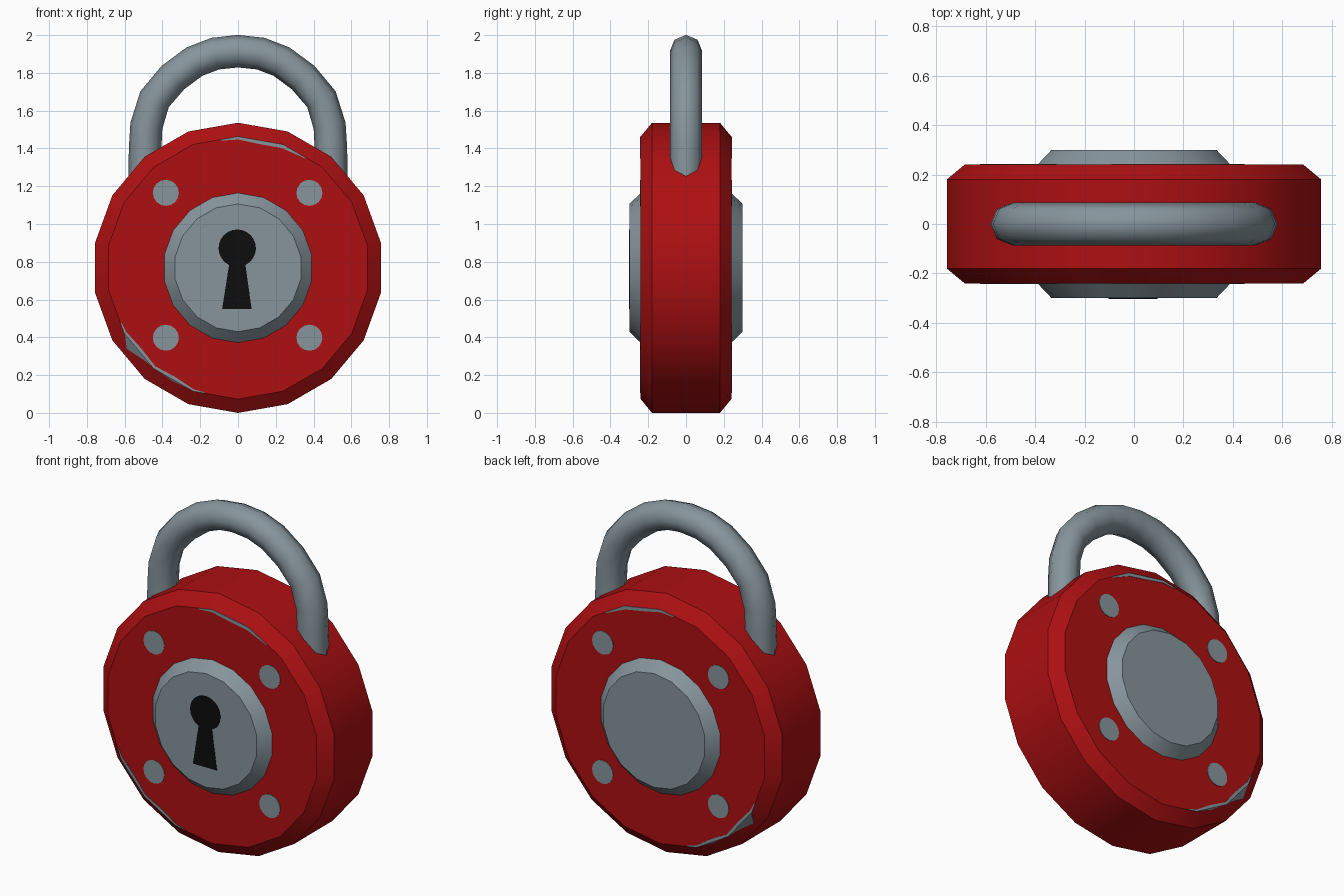
import bpy, bmesh, math
from mathutils import Vector

cube = bpy.data.objects.get("Cube")
if cube:
    bpy.data.objects.remove(cube, do_unlink=True)

SIDES = 18            # facets round the case and the hub
CZ = 0.768            # height of the case centre
FACE_R, RIM_R = 0.695, 0.768
FACE_Y, RIM_Y = 0.24, 0.18
HUB_Y = 0.30


def material(name, rgb):
    m = bpy.data.materials.new(name)
    m.use_nodes = True
    m.diffuse_color = (*rgb, 1)
    m.node_tree.nodes["Principled BSDF"].inputs["Base Color"].default_value = (*rgb, 1)
    return m


red = material("red paint", (0.42, 0.005, 0.006))
steel = material("steel grey", (0.24, 0.30, 0.335))
black = material("black", (0.004, 0.004, 0.004))


def finish(name, bm, mat, angle=None):
    bmesh.ops.recalc_face_normals(bm, faces=bm.faces)
    mesh = bpy.data.meshes.new(name)
    bm.to_mesh(mesh)
    bm.free()
    mesh.materials.append(mat)
    obj = bpy.data.objects.new(name, mesh)
    bpy.context.collection.objects.link(obj)
    if angle:
        bpy.ops.object.select_all(action="DESELECT")
        obj.select_set(True)
        bpy.context.view_layer.objects.active = obj
        bpy.ops.object.shade_smooth_by_angle(angle=math.radians(angle))
    return obj


def skin(bm, rings):
    """Join rings of points into a closed, capped tube."""
    rings = [[bm.verts.new(p) for p in ring] for ring in rings]
    for a, b in zip(rings, rings[1:]):
        for i in range(len(a)):
            j = (i + 1) % len(a)
            bm.faces.new((a[i], a[j], b[j], b[i]))
    bm.faces.new(rings[0])
    bm.faces.new(rings[-1])


def on_polygon(u, r, y):
    """Point on an 18-sided outline; u counts corners clockwise from the top."""
    def corner(k):
        a = k * math.tau / SIDES
        return Vector((math.sin(a), 0, math.cos(a)))
    k = math.floor(u)
    p = corner(k).lerp(corner(k + 1), u - k) * r
    return Vector((p.x, y, p.z + CZ))


def lathe(name, profile, mat):
    bm = bmesh.new()
    skin(bm, [[on_polygon(i, r, y) for i in range(SIDES)] for r, y in profile])
    return finish(name, bm, mat, 30)


def plate(bm, points, side):
    """Thin plate sitting on a front (side -1) or back (side 1) surface."""
    skin(bm, [[Vector(p) + Vector((0, side * d, 0)) for p in points]
              for d in (-0.002, 0.003)])


# Case and raised hub, chamfered on front and back
lathe("case", [(FACE_R, -FACE_Y), (RIM_R, -RIM_Y), (RIM_R, RIM_Y), (FACE_R, FACE_Y)], red)
lathe("hub", [(0.338, -HUB_Y), (0.396, -FACE_Y), (0.396, FACE_Y), (0.338, HUB_Y)], steel)

# Shackle: eight-sided tube swept along a mirrored arch
half = [(0.495, 1.18), (0.492, 1.40), (0.485, 1.52), (0.442, 1.66),
        (0.345, 1.775), (0.23, 1.86), (0.12, 1.902)]
path = half + [(0, 1.915)] + [(-x, z) for x, z in reversed(half)]
path = [Vector((x, 0, z)) for x, z in path]
rings = []
for i, p in enumerate(path):
    t = (path[min(i + 1, len(path) - 1)] - path[max(i - 1, 0)]).normalized()
    out = Vector((t.z, 0, -t.x))
    rings.append([p + 0.086 * (out * math.cos(a) + Vector((0, math.sin(a), 0)))
                  for a in (k * math.tau / 8 for k in range(8))])
bm = bmesh.new()
skin(bm, rings)
finish("shackle", bm, steel, 60)


def disc(x, z, r, y, start=0.0, end=math.tau, n=16):
    return [(x + r * math.cos(start + (end - start) * k / n), y,
             z + r * math.sin(start + (end - start) * k / n)) for k in range(n + 1)]


# Four flush rivets on each face
for side, word in ((-1, "front"), (1, "back")):
    bm = bmesh.new()
    for x in (-0.382, 0.378):
        for z in (0.398, 1.165):
            plate(bm, disc(x, z, 0.069, side * FACE_Y)[:-1], side)
    finish(word + "_rivets", bm, steel)

# Keyhole on the front of the hub
bm = bmesh.new()
hole = disc(-0.004, 0.872, 0.099, -HUB_Y, math.radians(-64), math.radians(244), 20)
hole += [(-0.084, -HUB_Y, 0.55), (0.072, -HUB_Y, 0.55)]
plate(bm, hole, -1)
finish("keyhole", bm, black)


# Worn paint along the chamfer edge, the same on both faces
def worn(bm, corners, side):
    pts = []
    for u, r in corners:
        drop = max(0, r - FACE_R) * (FACE_Y - RIM_Y) / (RIM_R - FACE_R)
        pts.append(on_polygon(u, r, side * (FACE_Y - drop)))
    plate(bm, pts, side)


def strip(bm, us, widths, side):
    for u0, u1, w0, w1 in zip(us, us[1:], widths, widths[1:]):
        worn(bm, [(u0, FACE_R - w0), (u1, FACE_R - w1), (u1, FACE_R), (u0, FACE_R)], side)


for side, word in ((-1, "front"), (1, "back")):
    bm = bmesh.new()
    strip(bm, [-0.38, 0, 0.55, 1, 1.58], [0.006, 0.016, 0.02, 0.02, 0.005], side)
    strip(bm, [9.75, 10, 10.5, 11, 11.5, 12, 12.25],
          [0.005, 0.01, 0.018, 0.014, 0.018, 0.014, 0.005], side)
    worn(bm, [(11.05, FACE_R), (11.3, 0.708), (11.7, 0.738), (11.98, FACE_R)], side)
    worn(bm, [(10.1, FACE_R), (10.5, 0.703), (10.9, FACE_R)], side)
    finish(word + "_worn_paint", bm, steel)
